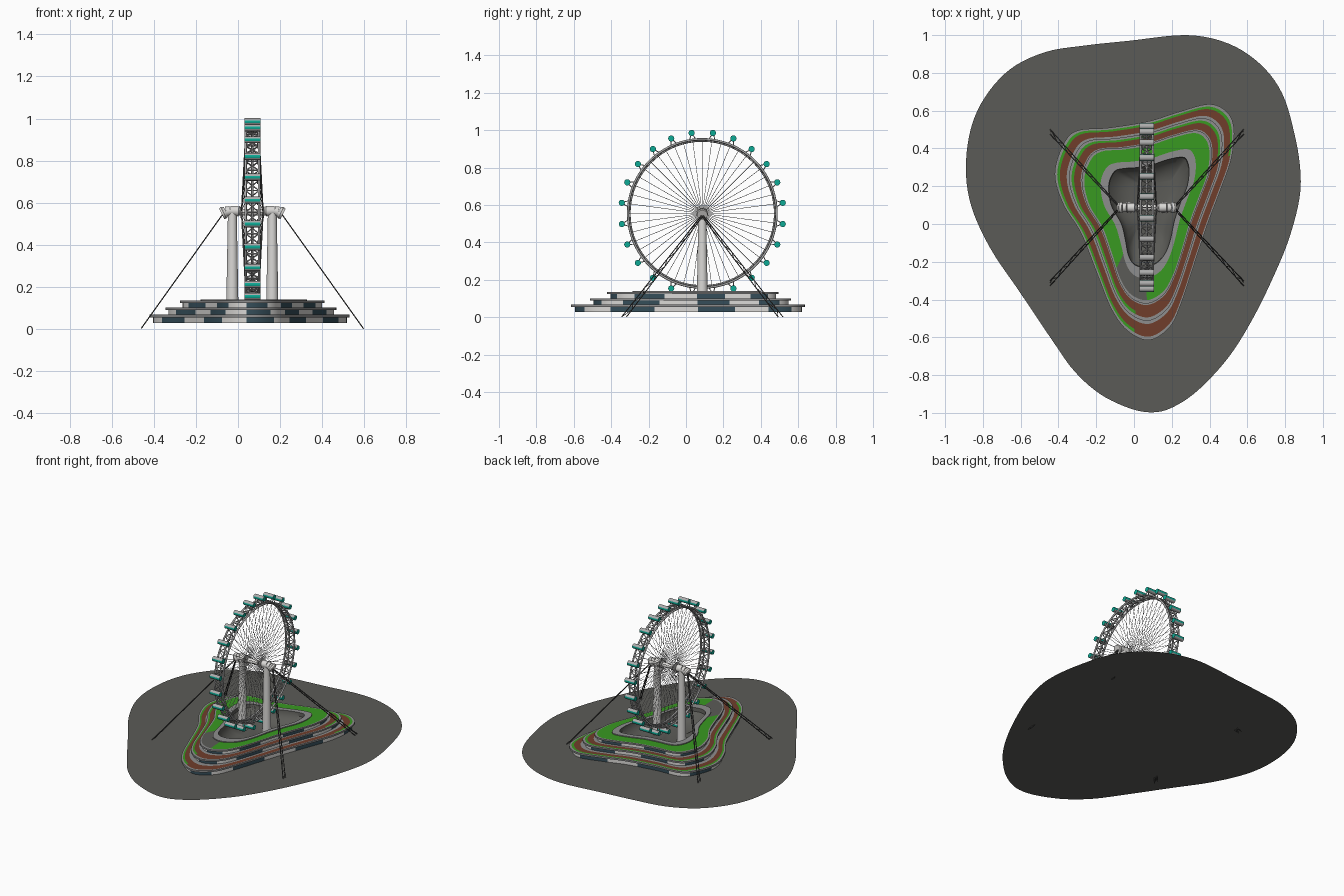
import bpy, bmesh, math
from mathutils import Vector

if "Cube" in bpy.data.objects:
    bpy.data.objects.remove(bpy.data.objects["Cube"])

def material(name, r, g, b):
    m = bpy.data.materials.new(name)
    m.diffuse_color = (r, g, b, 1)
    m.use_nodes = True
    m.node_tree.nodes["Principled BSDF"].inputs["Base Color"].default_value = m.diffuse_color
    return m

ASPHALT = material("asphalt", 0.105, 0.105, 0.095)
STONE = material("stone_grey", 0.27, 0.27, 0.27)
GRASS = material("grass_green", 0.04, 0.32, 0.015)
BRICK = material("brick_path", 0.16, 0.048, 0.024)
GLASS = material("blue_glass", 0.035, 0.075, 0.10)
WHITE = material("tower_white", 0.70, 0.69, 0.67)
STEEL = material("rim_steel", 0.42, 0.42, 0.42)
WIRE = material("dark_wire", 0.06, 0.06, 0.06)
TEAL = material("cabin_teal", 0.004, 0.40, 0.30)

def finish(name, bm, mats, smooth=True):
    me = bpy.data.meshes.new(name)
    bm.to_mesh(me)
    bm.free()
    for m in mats:
        me.materials.append(m)
    ob = bpy.data.objects.new(name, me)
    bpy.context.collection.objects.link(ob)
    if smooth:
        bpy.ops.object.select_all(action='DESELECT')
        ob.select_set(True)
        bpy.context.view_layer.objects.active = ob
        bpy.ops.object.shade_smooth_by_angle(angle=math.radians(35))
    return ob

def rod(bm, a, b, r1, r2=None, n=6):
    a, b = Vector(a), Vector(b)
    d = b - a
    mat = d.to_track_quat('Z', 'Y').to_matrix().to_4x4()
    mat.translation = (a + b) / 2
    return bmesh.ops.create_cone(bm, cap_ends=True, segments=n, radius1=r1,
                                 radius2=r1 if r2 is None else r2, depth=d.length, matrix=mat)["verts"]

def smooth_loop(pts, sub):
    """closed Catmull-Rom curve through 2D points"""
    out, n = [], len(pts)
    P = [Vector(p) for p in pts]
    for i in range(n):
        a, b, c, d = (P[(i + k) % n] for k in (-1, 0, 1, 2))
        for s in range(sub):
            t = s / sub
            out.append(0.5 * (2 * b + (c - a) * t + (2 * a - 5 * b + 4 * c - d) * t * t
                              + (3 * b - a - 3 * c + d) * t ** 3))
    return out

# Ground slab outline
ground = smooth_loop([(.28, 1), (.50, .955), (.67, .845), (.785, .69), (.85, .475), (.88, .29),
                      (.875, .13), (.82, -.08), (.74, -.275), (.635, -.49), (.505, -.70),
                      (.345, -.875), (.21, -.968), (.10, -.997), (-.025, -.975), (-.18, -.90),
                      (-.315, -.78), (-.43, -.62), (-.605, -.36), (-.76, -.13), (-.86, .09),
                      (-.89, .29), (-.865, .50), (-.79, .67), (-.655, .82), (-.47, .91),
                      (-.26, .945), (-.025, .97)], 5)
bm = bmesh.new()
bm.faces.new([bm.verts.new((p.x, p.y, .027)) for p in reversed(ground)])
finish("ground_plaza", bm, [ASPHALT], False)

# Terraces: one loft between the outer and the inner outline
outer = smooth_loop([(.40, .635), (.495, .59), (.53, .50), (.515, .345), (.46, .185), (.39, 0),
                     (.32, -.21), (.25, -.42), (.19, -.545), (.08, -.615), (-.035, -.565),
                     (-.12, -.45), (-.195, -.265), (-.28, -.05), (-.375, .105), (-.42, .265),
                     (-.375, .42), (-.30, .495), (-.13, .51), (.08, .545), (.24, .595)], 6)
inner = smooth_loop([(.265, .37), (.295, .345), (.305, .29), (.295, .21), (.26, .12), (.225, .02),
                     (.20, -.09), (.17, -.17), (.125, -.225), (.06, -.25), (0, -.235),
                     (-.035, -.18), (-.055, -.09), (-.08, 0), (-.135, .10), (-.15, .21),
                     (-.12, .285), (-.07, .305), (0, .31), (.09, .325), (.18, .355)], 6)
# (blend from outer to inner, height, kind of strip that ends here)
profile = [(.06, .027, ""), (.06, .055, "wall"), (0, .055, "kerb"), (0, .067, "kerb"),
           (.05, .067, "kerb"), (.10, .067, "verge"), (.235, .067, "path"), (.33, .067, "kerb"),
           (.33, .09, "wall"), (.28, .09, "kerb"), (.28, .101, "kerb"), (.33, .101, "kerb"),
           (.38, .101, "verge"), (.51, .101, "path"), (.58, .101, "kerb"), (.58, .123, "wall"),
           (.53, .123, "kerb"), (.53, .134, "kerb"), (.58, .134, "kerb"), (.90, .134, "lawn"),
           (.90, .140, "kerb"), (1.06, .140, "kerb"), (1.07, .115, "pit"), (1.18, .085, "pit"),
           (1.34, .065, "pit"), (1.5, .055, "pit")]
TM = [STONE, GRASS, BRICK, GLASS, ASPHALT, WHITE]

def strip_colour(kind, p, i):
    if kind == "wall":
        return 3 if (i // 7) % 2 else 5
    if kind == "verge":
        return 1 if p.x < 0 or p.y > .35 else 2
    if kind == "lawn":
        return 4 if p.x < .07 and p.y < -.2 else 1
    return {"kerb": 0, "path": 2, "pit": 4}[kind]

bm = bmesh.new()
N = len(outer)
prev = None
for t, z, kind in profile:
    row = [bm.verts.new((*o.lerp(q, t), z)) for o, q in zip(outer, inner)]
    if prev:
        for i in range(N):
            j = (i + 1) % N
            f = bm.faces.new((prev[i], row[i], row[j], prev[j]))
            f.material_index = strip_colour(kind, f.calc_center_median(), i)
    prev = row
bm.faces.new(prev[::-1]).material_index = 4
finish("garden_terraces", bm, TM)

# Wheel
CX, CY, CZ, R = .068, .087, .555, .397

def on_wheel(x, r, deg):
    a = math.radians(deg)
    return Vector((CX + x, CY + r * math.sin(a), CZ + r * math.cos(a)))

# Rim tubes
for name, x, r, thick in (("rim_left", -.032, R, .006), ("rim_right", .032, R, .006),
                          ("rim_inner", 0, R - .009, .005)):
    bpy.ops.mesh.primitive_torus_add(location=(CX + x, CY, CZ), rotation=(0, math.pi / 2, 0),
                                     major_segments=96, minor_segments=8,
                                     major_radius=r, minor_radius=thick)
    ob = bpy.context.object
    ob.name = name
    ob.data.materials.append(STEEL)
    bpy.ops.object.shade_smooth_by_angle(angle=math.radians(60))

# Rim lattice and cabin brackets
bm = bmesh.new()
for k in range(48):
    a = k * 7.5
    rod(bm, on_wheel(-.032, R, a), on_wheel(.032, R, a), .003)
    for s in (-1, 1):
        rod(bm, on_wheel(-.032 * s, R, a), on_wheel(.032 * s, R, a + 7.5), .0025)
        rod(bm, on_wheel(.032 * s, R, a), on_wheel(0, R - .009, a + 3.75), .0025)
for k in range(24):
    a = 7.5 + 15 * k
    for s in (-1, 1):
        for da in (-2.5, 2.5):
            rod(bm, on_wheel(.025 * s, R, a + da), on_wheel(.025 * s, .435, a), .0025)
finish("rim_lattice", bm, [STEEL])

# Spokes from both hub flanges
bm = bmesh.new()
for k in range(48):
    for s in (-1, 1):
        rod(bm, on_wheel(.052 * s, .022, k * 7.5), on_wheel(.032 * s, R, k * 7.5), .0013, n=4)
finish("spokes", bm, [STEEL], False)

# Cabins: upright drums, grey roof and floor, teal window band and ends
bm = bmesh.new()
for k in range(24):
    c = on_wheel(0, .434, 7.5 + 15 * k)
    rod(bm, c - Vector((.038, 0, 0)), c + Vector((.038, 0, 0)), .0165, n=16)
bm.normal_update()
for f in bm.faces:
    f.material_index = 1 if abs(f.normal.z) > .5 else 0
finish("cabins", bm, [TEAL, STEEL])

# Hub spindle with flanges
bm = bmesh.new()
rod(bm, (CX - .09, CY, CZ), (CX + .09, CY, CZ), .016, n=20)
for s in (-1, 1):
    rod(bm, (CX + .046 * s, CY, CZ), (CX + .056 * s, CY, CZ), .027, n=24)
finish("hub", bm, [WHITE])

# Support towers with bearing heads, and stay cables
for s, side in ((-1, "left"), (1, "right")):
    bm = bmesh.new()
    tx = CX + .095 * s
    rod(bm, (tx, CY, .05), (tx, CY, CZ), .030, .021, n=24)
    finish(side + "_tower", bm, [WHITE])

    bm = bmesh.new()
    head = [(.058, .004, .018), (.066, .005, .025), (.105, .006, .023), (.125, .002, .024),
            (.136, -.003, .030), (.146, -.008, .028)]
    for (x1, z1, r1), (x2, z2, r2) in zip(head, head[1:]):
        rod(bm, (CX + x1 * s, CY, CZ + z1), (CX + x2 * s, CY, CZ + z2), r1, r2, n=20)
    finish(side + "_bearing_head", bm, [WHITE])

    bm = bmesh.new()
    top = Vector((CX + .142 * s, CY, CZ - .012))
    for e in (-1, 1):
        foot = Vector((CX + .528 * s, CY + .418 * e, .002))
        w_top, w_foot = Vector((0, .005, 0)), Vector((0, .013, 0))
        rail = lambda q, t: (top + w_top * q).lerp(foot + w_foot * q, t)
        for q in (-1, 1):
            rod(bm, rail(q, 0), rail(q, 1), .003)
        for k in range(14):
            q = 1 if k % 2 else -1
            rod(bm, rail(q, k / 14), rail(-q, (k + 1) / 14), .0018, n=4)
    finish(side + "_stay_cables", bm, [WIRE])
